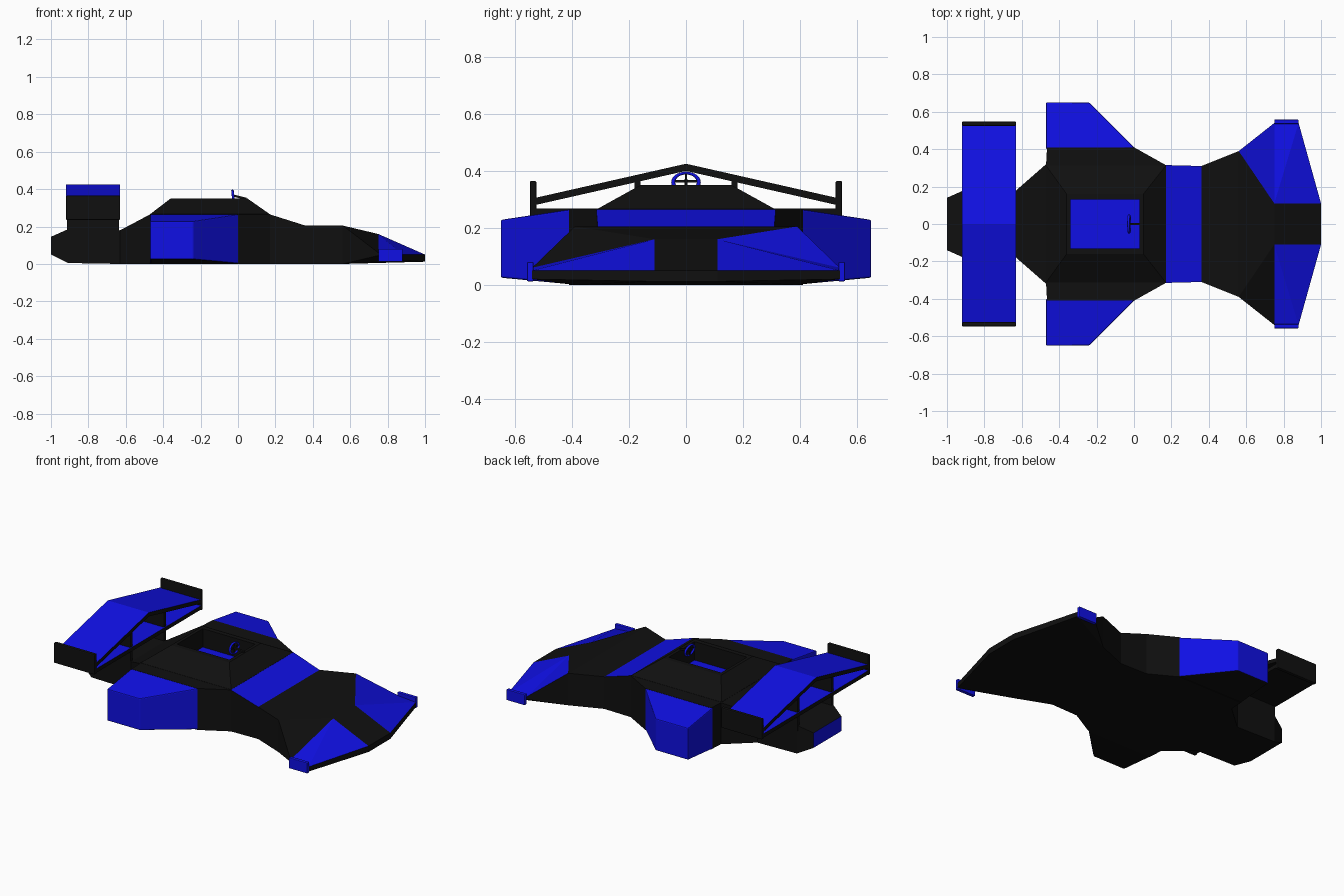
import bpy, bmesh, math
from mathutils import Vector

if "Cube" in bpy.data.objects:
    bpy.data.objects.remove(bpy.data.objects["Cube"])


def colour(name, rgb):
    m = bpy.data.materials.new(name)
    m.diffuse_color = (*rgb, 1)
    m.use_nodes = True
    m.node_tree.nodes["Principled BSDF"].inputs["Base Color"].default_value = m.diffuse_color
    return m


BLACK = colour("black", (0.005, 0.005, 0.005))
BLUE = colour("blue", (0.005, 0.005, 0.78))


def build(name, verts, faces, blue=None, bevel=0):
    """Flat mesh; blue(centre, normal) picks the blue faces."""
    bm = bmesh.new()
    vs = [bm.verts.new(v) for v in verts]
    for f in faces:
        bm.faces.new([vs[i] for i in f])
    bmesh.ops.recalc_face_normals(bm, faces=bm.faces)
    bm.normal_update()
    for f in bm.faces:
        f.material_index = int(bool(blue and blue(f.calc_center_median(), f.normal)))
    me = bpy.data.meshes.new(name)
    bm.to_mesh(me)
    bm.free()
    me.materials.append(BLACK)
    me.materials.append(BLUE)
    ob = bpy.data.objects.new(name, me)
    bpy.context.collection.objects.link(ob)
    if bevel:
        mod = ob.modifiers.new("Bevel", "BEVEL")
        mod.width, mod.segments = bevel, 2
    return ob


def loft(name, rings, blue=None, bevel=0):
    """Skin equal-length rings and cap both ends."""
    n = len(rings[0])
    faces = [tuple(range(n)), tuple(range((len(rings) - 1) * n, len(rings) * n))]
    for r in range(len(rings) - 1):
        for i in range(n):
            j = (i + 1) % n
            faces.append((r * n + i, r * n + j, (r + 1) * n + j, (r + 1) * n + i))
    return build(name, [v for ring in rings for v in ring], faces, blue, bevel)


def rect(x0, x1, y0, y1, z):
    return [(x0, y0, z), (x1, y0, z), (x1, y1, z), (x0, y1, z)]


def box(name, x0, x1, y0, y1, z0, z1, blue=None, bevel=0):
    return loft(name, [rect(x0, x1, y0, y1, z0), rect(x0, x1, y0, y1, z1)], blue, bevel)


def always(c, n):
    return True


# Main hull: stations of x, half width, bottom, top; blue tail face and stripe
stations = [(-1, .14, .05, .145), (-.91, .18, .005, .185), (-.63, .18, 0, .18),
            (-.47, .32, 0, .265), (-.465, .41, 0, .265), (0, .41, 0, .265),
            (.17, .315, 0, .265), (.36, .31, 0, .205), (.56, .39, 0, .205)]
hull = loft("hull", [[(x, -w, a), (x, w, a), (x, w, b), (x, -w, b)] for x, w, a, b in stations],
            lambda c, n: n.x < -.9 and c.x < -.95 or n.z > .5 and .2 < c.x < .33)

# Cockpit hump
hump = loft("cockpit_surround", [rect(-.47, .17, -.312, .312, .25),
                                 rect(-.47, .17, -.312, .312, .266),
                                 rect(-.36, .05, -.16, .16, .35)])

# Cut the cockpit well out of both
cutter = box("cockpit_cutter", -.34, .03, -.13, .13, .225, .5)
cutter.hide_render = True
for ob in (hull, hump):
    mod = ob.modifiers.new("Well", "BOOLEAN")
    mod.operation, mod.solver, mod.object = "DIFFERENCE", "EXACT", cutter
    bpy.context.view_layer.objects.active = ob
    bpy.ops.object.modifier_apply(modifier=mod.name)
bpy.data.objects.remove(cutter)
box("cockpit_floor", -.34, .03, -.13, .13, .224, .232, always)

# Nose: points for one side, mirrored; blue winglet faces
side = [(.56, .39, .205), (.56, .39, 0), (.75, .11, .16), (.75, .54, .06), (.75, .54, .045),
        (.88, .54, .05), (.88, .54, .02), (1, .11, .05), (1, .11, .012)]
A, A2, B, C, C2, D, D2, E, E2 = range(9)
half = [(A, B, C), (B, D, C), (B, E, D), (A, C, C2, A2), (C, D, D2, C2), (D, E, E2, D2),
        (A2, C2, D2), (A2, D2, E2)]
faces = half + [tuple(i + 9 for i in f) for f in half]
for a, b in ((A, B), (B, E), (E, E2), (E2, A2), (A2, A)):
    faces.append((a, b, b + 9, a + 9))
build("nose", side + [(x, -y, z) for x, y, z in side], faces,
      lambda c, n: n.z > .3 and abs(c.y) > .05 and (c.x > .72 or c.y > 0))

for s, label in ((1, "left"), (-1, "right")):
    # Side pods with black undersides
    plan = [(-.47, .40), (-.47, .65), (-.24, .65), (.005, .405)]
    low = [0.002, .025, .025, .002]
    top = [.265, .228, .228, .265]
    loft(label + "_side_pod",
         [[(x, s * y, z) for (x, y), z in zip(plan, low)],
          [(x, s * y, z) for (x, y), z in zip(plan, top)]],
         lambda c, n: n.z > -.5, .006)
    # Nose end plates
    y0, y1 = sorted((s * .535, s * .558))
    box(label + "_nose_plate", .75, .88, y0, y1, .012, .08, always, .004)
    # Rear wing end plates and struts
    y0, y1 = sorted((s * .525, s * .548))
    box(label + "_wing_plate", -.92, -.63, y0, y1, .235, .365, None, .006)
    y0, y1 = sorted((s * .16, s * .18))
    box(label + "_wing_strut", -.915, -.635, y0, y1, .15, .375)

# Rear wing: peaked upper plane and flat lower plane, blue on top
peak = [(-.53, .305), (0, .425), (.53, .305), (.53, .28), (0, .4), (-.53, .28)]
loft("upper_wing", [[(x, y, z) for y, z in peak] for x in (-.92, -.63)],
     lambda c, n: n.z > .5)
box("lower_wing", -.92, -.63, -.53, .53, .243, .268, lambda c, n: n.z > .5)

# Steering wheel with spokes and column
bpy.ops.mesh.primitive_torus_add(major_segments=32, minor_segments=8, major_radius=.045,
                                 minor_radius=.007, location=(-.026, 0, .36),
                                 rotation=(0, math.radians(84), 0))
wheel = bpy.context.object
wheel.name = "steering_wheel"
wheel.scale = (.72, 1, 1)
wheel.data.materials.append(BLUE)
bpy.ops.object.shade_smooth()
box("wheel_crossbar", -.029, -.023, -.045, .045, .36, .368)
box("wheel_upright", -.029, -.023, -.004, .004, .33, .39)
loft("steering_column", [[(x, -.006, z - .012), (x, .006, z - .012), (x, .006, z), (x, -.006, z)]
                         for x, z in ((-.026, .372), (.045, .354))])
